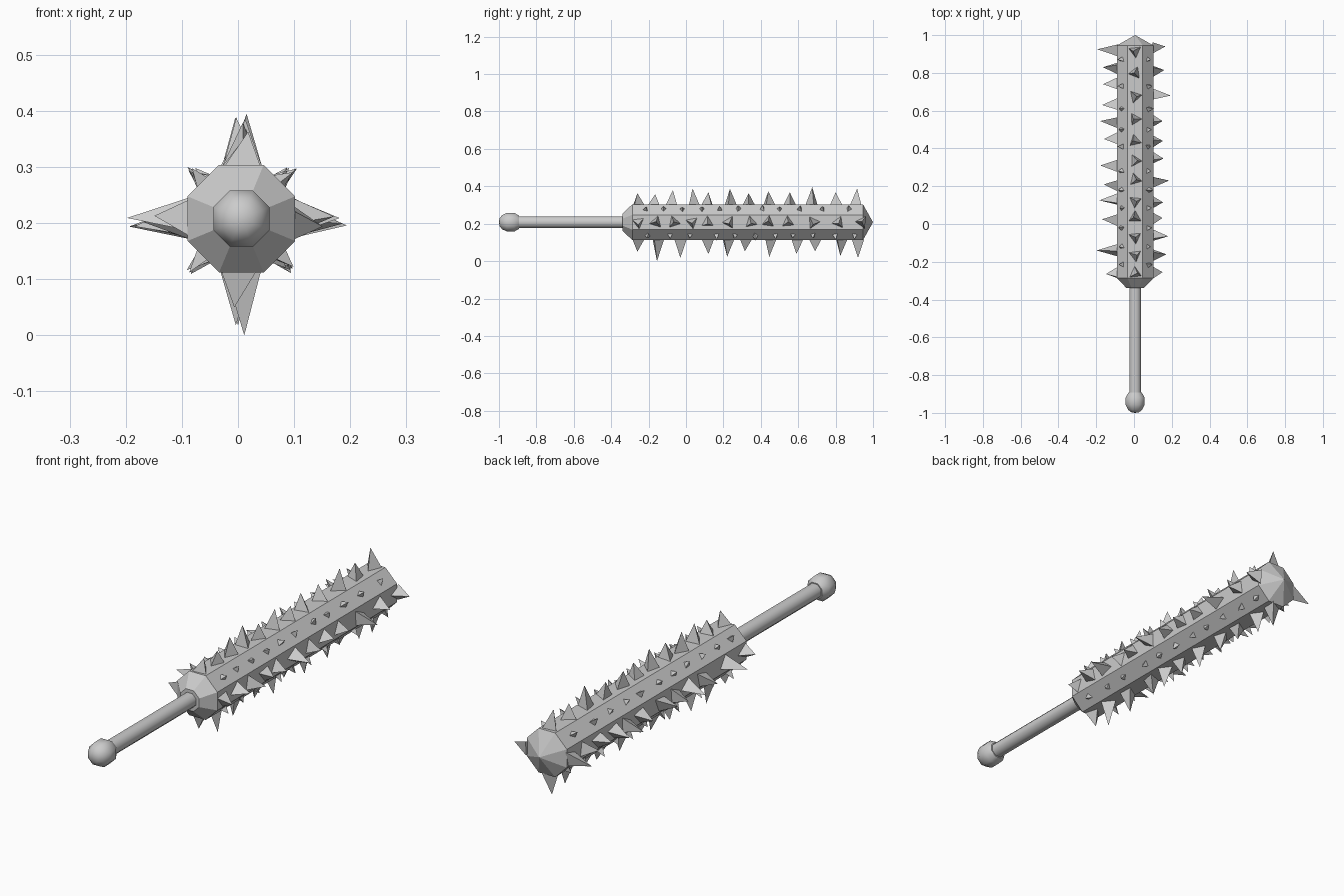
import bpy, bmesh, math, random
from mathutils import Vector

if "Cube" in bpy.data.objects:
    bpy.data.objects.remove(bpy.data.objects["Cube"])

random.seed(4)
CX, CZ = 0.006, 0.208      # axis of the club
APO = 0.096                # distance from axis to a flat of the head
SIDES = 8


def finish(name, bm, smooth=None):
    bmesh.ops.recalc_face_normals(bm, faces=bm.faces)
    me = bpy.data.meshes.new(name)
    bm.to_mesh(me)
    bm.free()
    ob = bpy.data.objects.new(name, me)
    bpy.context.collection.objects.link(ob)
    if smooth:
        bpy.context.view_layer.objects.active = ob
        ob.select_set(True)
        bpy.ops.object.shade_smooth_by_angle(angle=math.radians(smooth))
        ob.select_set(False)
    return ob


def lathe(name, profile, smooth=None):
    """Eight-sided solid along y; profile is (distance to flat, y)."""
    bm = bmesh.new()
    rings = []
    for r, y in profile:
        if r == 0:
            rings.append([bm.verts.new((CX, y, CZ))])
            continue
        R = r / math.cos(math.pi / SIDES)
        angles = [(i + 0.5) * 2 * math.pi / SIDES for i in range(SIDES)]
        rings.append([bm.verts.new((CX + R * math.cos(a), y, CZ + R * math.sin(a)))
                      for a in angles])
    for a, b in zip(rings, rings[1:]):
        for i in range(SIDES):
            j = (i + 1) % SIDES
            if len(a) == 1:
                bm.faces.new((a[0], b[i], b[j]))
            elif len(b) == 1:
                bm.faces.new((a[i], a[j], b[0]))
            else:
                bm.faces.new((a[i], a[j], b[j], b[i]))
    for ring in (rings[0], rings[-1]):
        if len(ring) > 1:
            bm.faces.new(ring)
    return finish(name, bm, smooth)


def spike_row(name, degrees, spots, radius):
    """Three-sided spikes on one flat; spots are (y, tip distance from axis)."""
    a = math.radians(degrees)
    out = Vector((math.cos(a), 0, math.sin(a)))
    side = Vector((-math.sin(a), 0, math.cos(a)))
    axis = Vector((CX, 0, CZ))
    bm = bmesh.new()
    for y, reach in spots:
        centre = axis + out * (APO - 0.004) + Vector((0, y, 0))
        spin = random.uniform(0, 2 * math.pi)
        base = []
        for k in range(3):
            t = spin + k * 2 * math.pi / 3
            base.append(bm.verts.new(centre + side * (radius * math.cos(t))
                                     + Vector((0, radius * math.sin(t), 0))))
        lean = random.uniform(-0.2, 0.2) * radius * 2
        tip = bm.verts.new(axis + out * reach + Vector((0, y, 0)) + side * lean)
        bm.faces.new(base)
        for k in range(3):
            bm.faces.new((base[k], base[(k + 1) % 3], tip))
    finish(name, bm)


# Body of the club
lathe("head", [(0.045, -0.34), (APO, -0.287), (APO, 0.946), (0, 1.0)])
lathe("handle", [(0.031, -0.92), (0.031, -0.33)], 60)
lathe("pommel", [(0.035, -0.892), (0.050, -0.918), (0.050, -0.957),
                 (0.037, -0.984), (0.020, -0.997), (0, -1.0)], 60)

# Large spikes on the four main flats
spike_row("top_spikes", 90, [
    (-.26, .155), (-.165, .15), (-.07, .172), (.035, .18), (.12, .16), (.235, .178),
    (.335, .155), (.44, .165), (.555, .16), (.675, .187), (.80, .16), (.915, .18)], 0.038)
spike_row("bottom_spikes", 270, [
    (-.26, .158), (-.155, .208), (-.03, .19), (.12, .17), (.22, .185), (.315, .155),
    (.445, .185), (.59, .17), (.69, .155), (.825, .18), (.92, .19)], 0.038)
spike_row("right_spikes", 0, [
    (-.255, .145), (-.16, .165), (-.065, .175), (.032, .145), (.115, .148), (.23, .18),
    (.347, .15), (.44, .147), (.545, .145), (.68, .188), (.815, .155), (.94, .16)], 0.038)
spike_row("left_spikes", 180, [
    (-.265, .155), (-.14, .204), (.025, .175), (.125, .19), (.21, .165), (.31, .185),
    (.45, .165), (.545, .185), (.63, .175), (.74, .17), (.83, .17), (.925, .2)], 0.038)

# Small spikes on the four diagonal flats
upper = [-.215, -.12, -.02, .085, .18, .28, .41, .5, .61, .73, .87]
lower = [-.205, -.085, .02, .165, .26, .37, .48, .57, .68, .8, .9]
for name, deg, ys in (("upper_right", 45, upper), ("upper_left", 135, upper),
                      ("lower_left", 225, lower), ("lower_right", 315, lower)):
    spike_row(name + "_small_spikes", deg,
              [(y, random.uniform(0.118, 0.134)) for y in ys], 0.018)
